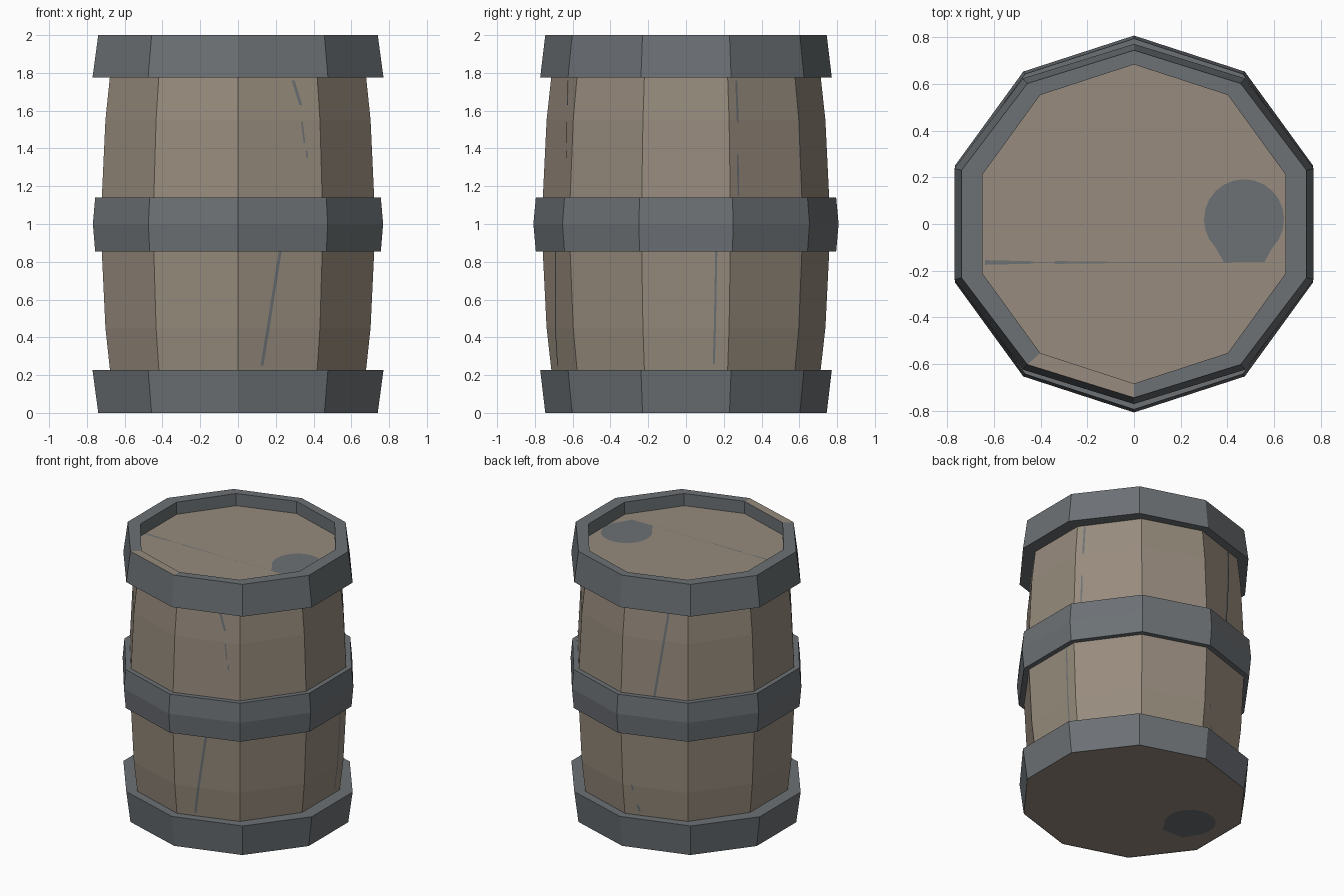
import bpy
import math

if "Cube" in bpy.data.objects:
    bpy.data.objects.remove(bpy.data.objects["Cube"])

N = 10  # ten flat sides, a corner pointing at +y and -y


def material(name, rgb):
    m = bpy.data.materials.new(name)
    m.diffuse_color = (*rgb, 1)
    m.use_nodes = True
    m.node_tree.nodes["Principled BSDF"].inputs["Base Color"].default_value = m.diffuse_color
    return m


WOOD = material("weathered_wood", (0.31, 0.26, 0.205))
IRON = material("grey_iron", (0.150, 0.165, 0.178))


def make(name, verts, faces, mats):
    me = bpy.data.meshes.new(name)
    me.from_pydata(verts, [], faces)
    ob = bpy.data.objects.new(name, me)
    bpy.context.collection.objects.link(ob)
    for m in mats:
        me.materials.append(m)
    return ob


def corner(i, rx, ry, z):
    a = math.radians(90 + 36 * i)
    return (rx * math.cos(a), ry * math.sin(a), z)


def revolve(name, profile, mats):
    """Ten-sided shell from (x radius, y radius, z) points."""
    verts = [corner(i, *p) for p in profile for i in range(N)]
    faces = []
    for k in range(len(profile) - 1):
        for i in range(N):
            j = (i + 1) % N
            faces.append((k * N + i, k * N + j, (k + 1) * N + j, (k + 1) * N + i))
    return make(name, verts, faces, mats)


# Bulging staves
BODY = [(0.712, 0.22), (0.738, 0.45), (0.758, 0.85), (0.764, 1.0),
        (0.758, 1.14), (0.738, 1.55), (0.712, 1.79)]
revolve("staves", [(r, r, z) for r, z in BODY], [WOOD])

# Iron hoops; the end hoops are slightly narrower front to back
revolve("bottom_hoop", [(0.778, 0.745, 0.0), (0.81, 0.772, 0.228), (0.70, 0.70, 0.228)], [IRON])
revolve("middle_hoop", [(0.75, 0.75, 0.855), (0.795, 0.795, 0.855), (0.808, 0.808, 1.0),
                        (0.795, 0.795, 1.14), (0.75, 0.75, 1.14)], [IRON])
top = revolve("top_hoop", [(0.70, 0.70, 1.775), (0.81, 0.772, 1.775), (0.778, 0.745, 2.0),
                           (0.684, 0.684, 2.0), (0.684, 0.684, 1.91)], [IRON, WOOD])
# Bare wood on the front-left piece of the rim
for p in top.data.polygons:
    if p.normal.z > 0.9 and -0.3 < p.center.x < -0.1 and p.center.y < 0:
        p.material_index = 1

# Sunken lid and base
make("lid", [corner(i, 0.684, 0.684, 1.91) for i in range(N)], [tuple(range(N))], [WOOD])
make("base", [corner(i, 0.778, 0.745, 0.003) for i in range(N)],
     [tuple(reversed(range(N)))], [WOOD])


def blob(name, side, z):
    """Round stain with a flattened front edge."""
    pts = []
    for i in range(24):
        a = 2 * math.pi * i / 24
        x, y = 0.472 + 0.172 * math.cos(a), 0.02 + 0.172 * math.sin(a)
        if math.sin(a) < -0.72:
            y = -0.165
        pts.append((side * x, y, z))
    make(name, pts, [tuple(range(24))], [IRON])


blob("lid_stain", 1, 1.914)
blob("base_stain", -1, 0.0)

# Thin cracks across the lid
for x0, x1, w in ((-0.64, -0.43, 0.01), (-0.34, -0.10, 0.006), (-0.64, 0.64, 0.002)):
    make("lid_crack", [(x0, -0.165 - w, 1.914), (x1, -0.165 - w / 2, 1.914),
                       (x1, -0.165 + w / 2, 1.914), (x0, -0.165 + w, 1.914)],
         [(0, 1, 2, 3)], [IRON])


def radius(z):
    for (r0, z0), (r1, z1) in zip(BODY, BODY[1:]):
        if z0 <= z <= z1:
            return r0 + (r1 - r0) * (z - z0) / (z1 - z0)


def streak(side, f0, z0, f1, z1, width):
    """Crack on one stave, f runs 0..1 across the stave counter-clockwise."""
    verts, steps = [], 6
    for s in range(steps + 1):
        t = s / steps
        z, f = z0 + (z1 - z0) * t, f0 + (f1 - f0) * t
        r = radius(z) + 0.005
        a, b = corner(side, r, r, z), corner(side + 1, r, r, z)
        for g in (f - width, f + width):
            verts.append((a[0] + (b[0] - a[0]) * g, a[1] + (b[1] - a[1]) * g, z))
    make("stave_crack", verts,
         [(2 * s, 2 * s + 1, 2 * s + 3, 2 * s + 2) for s in range(steps)], [IRON])


# Front right stave
streak(5, 0.30, 0.25, 0.50, 0.86, 0.018)
streak(5, 0.77, 1.63, 0.69, 1.76, 0.018)
streak(5, 0.80, 1.43, 0.775, 1.54, 0.01)
streak(5, 0.83, 1.35, 0.82, 1.39, 0.01)
# Back left stave
streak(0, 0.50, 1.14, 0.70, 1.76, 0.018)
streak(0, 0.25, 0.26, 0.21, 0.31, 0.018)
streak(0, 0.16, 0.42, 0.14, 0.46, 0.014)
# Right staves
streak(7, 0.83, 0.26, 0.84, 0.86, 0.012)
streak(8, 0.12, 1.54, 0.12, 1.76, 0.014)
streak(8, 0.11, 1.15, 0.11, 1.37, 0.012)
